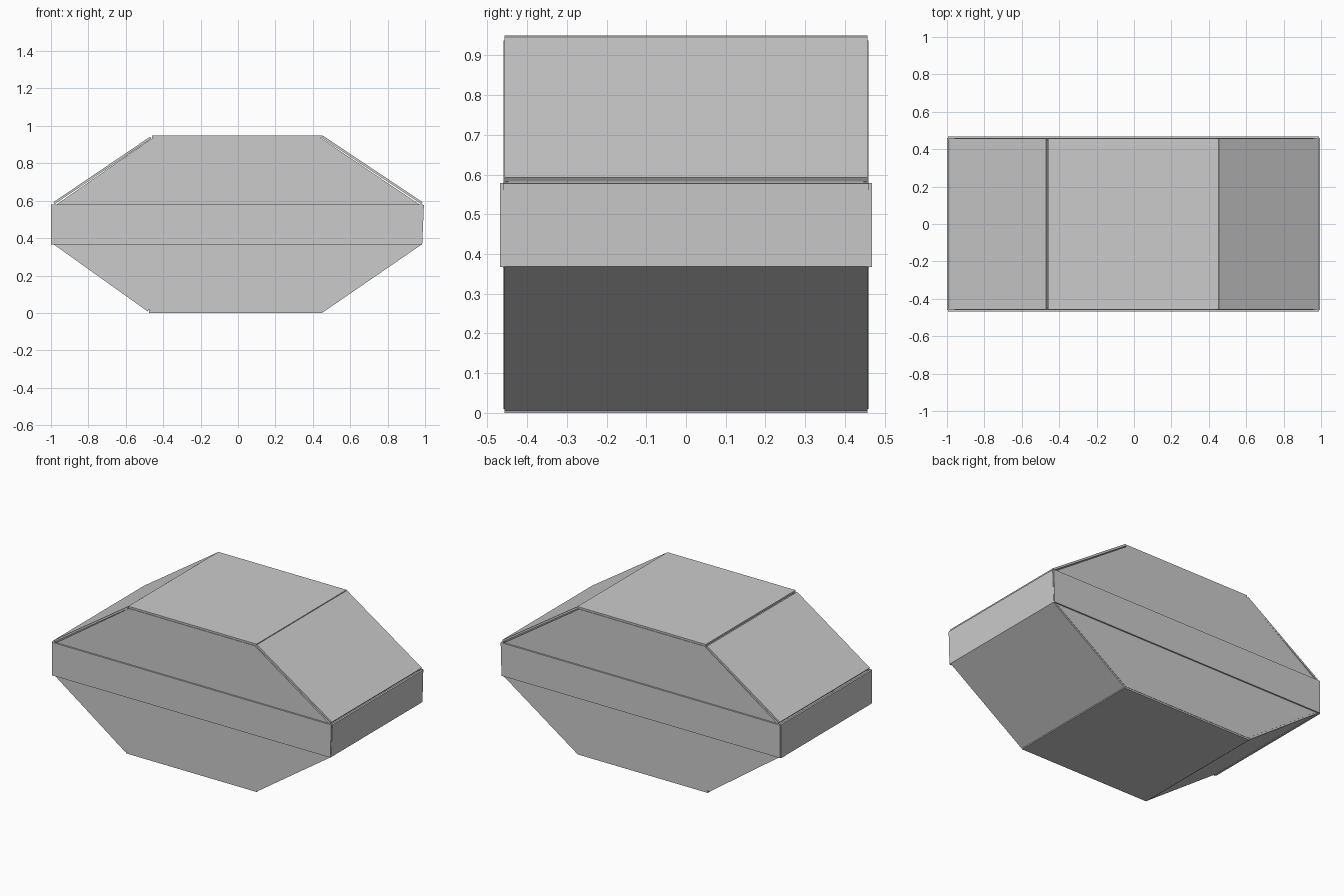
import bpy
from mathutils import Vector

if "Cube" in bpy.data.objects:
    bpy.data.objects.remove(bpy.data.objects["Cube"])

T = 0.012        # sheet thickness
HALF = 0.457     # half depth of the shell


def prism(name, profile, y0, y1):
    """Closed solid from an x-z outline extruded along y."""
    n = len(profile)
    verts = [(x, y, z) for y in (y0, y1) for x, z in profile]
    faces = [tuple(range(n)), tuple(range(2 * n - 1, n - 1, -1))]
    faces += [(i, i + n, (i + 1) % n + n, (i + 1) % n) for i in range(n)]
    area = sum(profile[i][0] * profile[(i + 1) % n][1]
               - profile[(i + 1) % n][0] * profile[i][1] for i in range(n))
    if area < 0:
        faces = [f[::-1] for f in faces]
    mesh = bpy.data.meshes.new(name)
    mesh.from_pydata(verts, [], faces)
    obj = bpy.data.objects.new(name, mesh)
    bpy.context.collection.objects.link(obj)
    return obj


def sheet(name, p, q, half=HALF):
    """Flat panel across the depth; outer edge p-q runs clockwise, thickness goes inward."""
    p, q = Vector(p), Vector(q)
    d = (q - p).normalized()
    inward = Vector((d.y, -d.x)) * T
    return prism(name, [p, q, q + inward, p + inward], -half, half)


# Panels wrapping round the body, clockwise seen from the front
sheet("roof_panel", (-0.46, 0.95), (0.452, 0.95))
sheet("upper_right_slope", (0.455, 0.947), (0.987, 0.592))
sheet("right_end_panel", (0.994, 0.578), (0.985, 0.368), 0.461)
sheet("lower_right_slope", (0.985, 0.368), (0.455, 0.004))
sheet("floor_panel", (0.452, 0.0), (-0.475, 0.0))
sheet("lower_left_slope", (-0.483, 0.008), (-0.985, 0.366))
sheet("left_end_panel", (-1.0, 0.366), (-1.0, 0.58), 0.461)
sheet("upper_left_slope", (-0.987, 0.592), (-0.47, 0.942))

# Front and back walls, each in three strips with the middle one proud
upper = [(-0.97, 0.58), (0.97, 0.58), (0.44, 0.937), (-0.455, 0.937)]
band = [(-0.995, 0.367), (0.984, 0.367), (0.99, 0.579), (-0.995, 0.579)]
lower = [(-0.465, 0.01), (0.445, 0.01), (0.972, 0.37), (-0.975, 0.37)]
for side, s in (("front", -1), ("back", 1)):
    for part, outline, outer in (("upper_wall", upper, HALF + 0.002),
                                 ("middle_band", band, 0.468),
                                 ("lower_wall", lower, HALF + 0.002)):
        y = sorted((s * outer, s * (outer - T)))
        prism(f"{side}_{part}", outline, *y)
